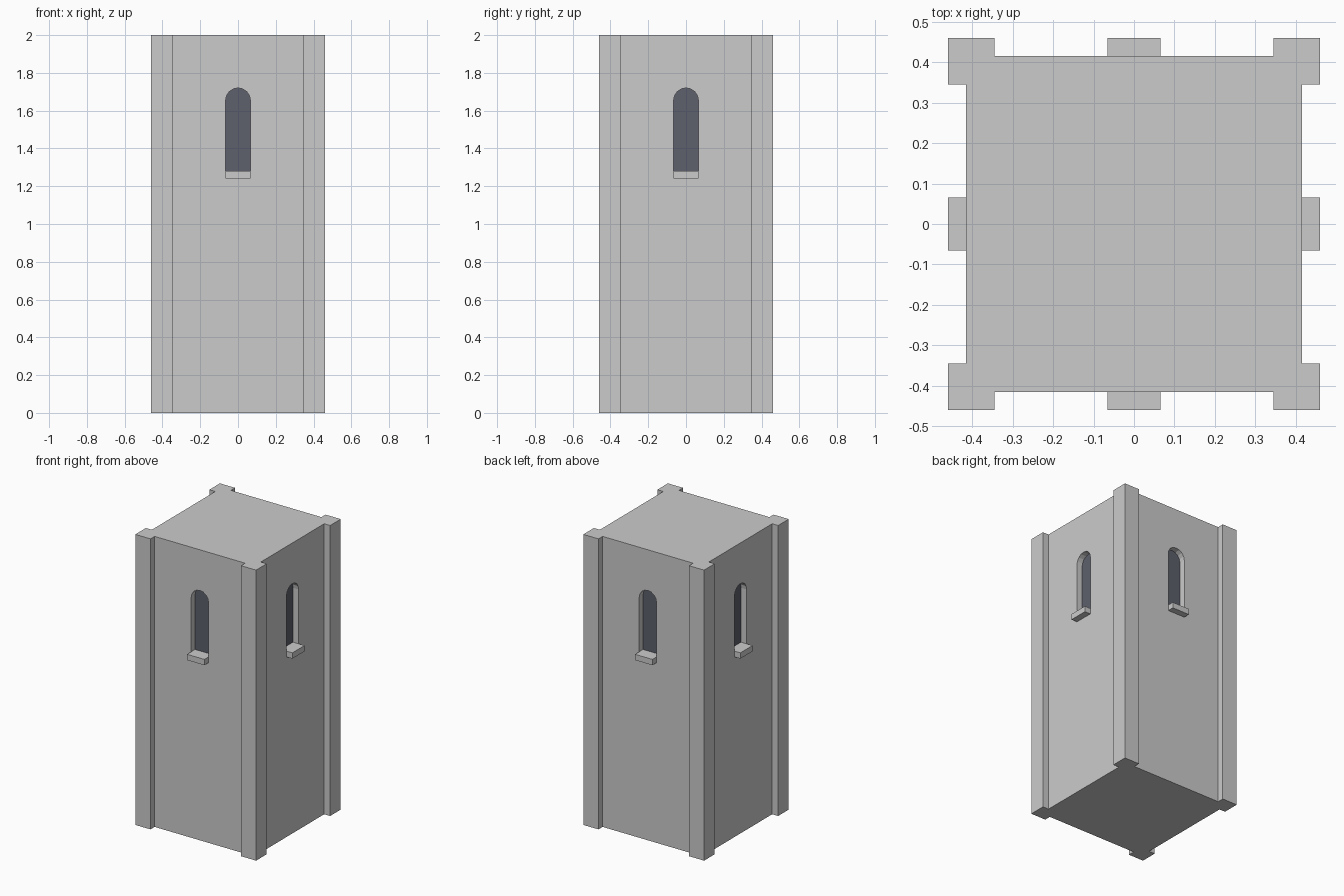
import bpy, bmesh, math
from mathutils import Matrix, Vector

if "Cube" in bpy.data.objects:
    bpy.data.objects.remove(bpy.data.objects["Cube"])

H = 2.0                                   # tower height
WALL, PIER_IN, OUT = 0.415, 0.345, 0.46   # wall face, pier inner edge, pier outer face
WIN_R, WIN_BOT, SPRING = 0.066, 1.28, 1.654
PANE = 0.37                               # distance of the window pane from the centre


def prism(name, pts, offset):
    """Extrude a closed planar outline along an offset vector (zero offset = flat face)."""
    bm = bmesh.new()
    face = bm.faces.new([bm.verts.new(p) for p in pts])
    if offset.length > 0:
        ext = bmesh.ops.extrude_face_region(bm, geom=[face], use_keep_orig=True)
        moved = [g for g in ext["geom"] if isinstance(g, bmesh.types.BMVert)]
        bmesh.ops.translate(bm, verts=moved, vec=offset)
        bmesh.ops.recalc_face_normals(bm, faces=bm.faces)
    mesh = bpy.data.meshes.new(name)
    bm.to_mesh(mesh)
    bm.free()
    obj = bpy.data.objects.new(name, mesh)
    bpy.context.collection.objects.link(obj)
    return obj


def arch(y):
    """Round-headed window outline on the front side."""
    pts = [(-WIN_R, y, WIN_BOT), (WIN_R, y, WIN_BOT)]
    for i in range(9):
        a = math.pi * i / 8
        pts.append((WIN_R * math.cos(a), y, SPRING + WIN_R * math.sin(a)))
    return pts


# Tower plan: one corner pier repeated around the square
corner = [(WALL, PIER_IN), (OUT, PIER_IN), (OUT, OUT), (PIER_IN, OUT), (PIER_IN, WALL)]
plan = []
for k in range(4):
    rot = Matrix.Rotation(k * math.pi / 2, 3, 'Z')
    plan += [rot @ Vector((x, y, 0)) for x, y in corner]
tower = prism("tower_walls", plan, Vector((0, 0, H)))

glass = bpy.data.materials.new("dark_window")
glass.diffuse_color = (0.11, 0.115, 0.15, 1)
glass.use_nodes = True
glass.node_tree.nodes["Principled BSDF"].inputs["Base Color"].default_value = glass.diffuse_color

cutters = []
for k, side in enumerate(("front", "right", "back", "left")):
    rot = Matrix.Rotation(k * math.pi / 2, 4, 'Z')

    # Window recess
    cut = prism(side + "_recess_cutter", arch(-0.6), Vector((0, 0.6 - PANE, 0)))
    cut.data.transform(rot)
    cut.hide_render = True
    mod = tower.modifiers.new(side + "_recess", 'BOOLEAN')
    mod.operation, mod.solver, mod.object = 'DIFFERENCE', 'EXACT', cut
    cutters.append(cut)

    # Dark pane at the back of the recess
    pane = prism(side + "_window_pane", arch(-PANE - 0.003), Vector())
    pane.data.transform(rot)
    pane.data.materials.append(glass)

    # Projecting sill
    sill = prism(side + "_window_sill",
                 [(-WIN_R, -OUT, 1.24), (WIN_R, -OUT, 1.24),
                  (WIN_R, -OUT, WIN_BOT), (-WIN_R, -OUT, WIN_BOT)],
                 Vector((0, OUT - WALL + 0.001, 0)))
    sill.data.transform(rot)

# Bake the recesses and drop the cutters
deps = bpy.context.evaluated_depsgraph_get()
baked = bpy.data.meshes.new_from_object(tower.evaluated_get(deps))
tower.modifiers.clear()
tower.data = baked
for cut in cutters:
    bpy.data.objects.remove(cut)
